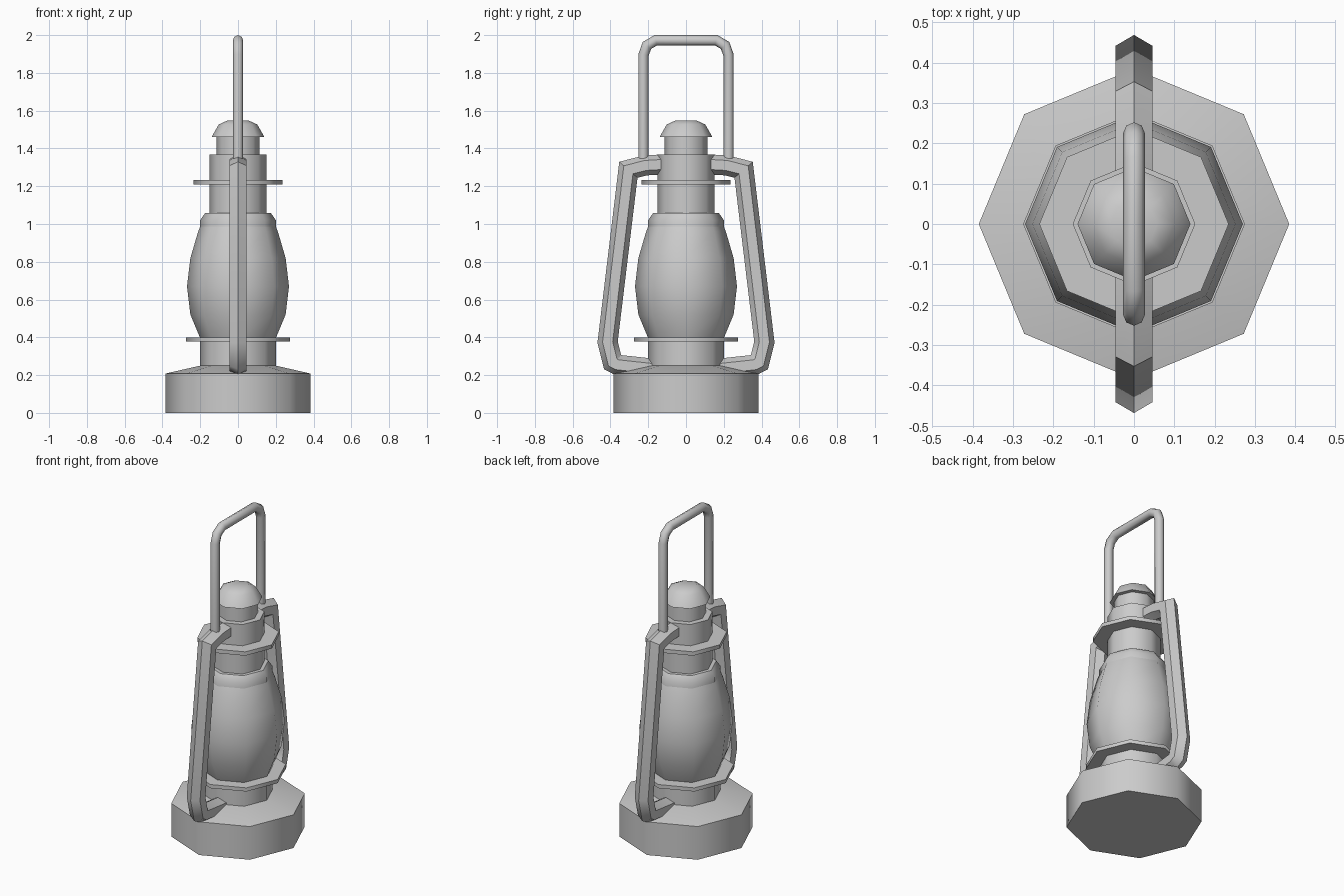
import bpy, bmesh
from math import pi, sin, cos, radians
from mathutils import Vector

if "Cube" in bpy.data.objects:
    bpy.data.objects.remove(bpy.data.objects["Cube"])


def finish(name, bm, angle=50):
    bmesh.ops.recalc_face_normals(bm, faces=bm.faces)
    mesh = bpy.data.meshes.new(name)
    bm.to_mesh(mesh)
    bm.free()
    ob = bpy.data.objects.new(name, mesh)
    bpy.context.collection.objects.link(ob)
    bpy.ops.object.select_all(action='DESELECT')
    ob.select_set(True)
    bpy.context.view_layer.objects.active = ob
    bpy.ops.object.shade_smooth_by_angle(angle=radians(angle))
    return ob


def skin(bm, rings):
    n = len(rings[0])
    for a, b in zip(rings, rings[1:]):
        for i in range(n):
            j = (i + 1) % n
            bm.faces.new((a[i], a[j], b[j], b[i]))
    bm.faces.new(rings[0][::-1])
    bm.faces.new(rings[-1])


def lathe(name, profile, sides=8):
    """Octagonal turned part from (radius, z) points, with capped ends."""
    bm = bmesh.new()
    rings = [[bm.verts.new((r * cos(2 * pi * i / sides), r * sin(2 * pi * i / sides), z))
              for i in range(sides)] for r, z in profile]
    skin(bm, rings)
    return finish(name, bm)


def tube(name, path, radius, sides, angle=50):
    """Mitred tube along (y, z) points in the plane x = 0."""
    pts = [Vector(p) for p in path]
    bm = bmesh.new()
    rings = []
    for k, p in enumerate(pts):
        d0 = (p - pts[k - 1]).normalized() if k else (pts[1] - p).normalized()
        d1 = (pts[k + 1] - p).normalized() if k < len(pts) - 1 else d0
        t = (d0 + d1).normalized()
        normal = Vector((-t.y, t.x)) / t.dot(d0)
        ring = []
        for i in range(sides):
            a = 2 * pi * i / sides
            q = p + normal * radius * cos(a)
            ring.append(bm.verts.new((radius * sin(a), q.x, q.y)))
        rings.append(ring)
    skin(bm, rings)
    return finish(name, bm, angle)


# Fuel tank, burner neck and the two flat plates
lathe("fuel_tank", [(.385, 0), (.385, .208), (.2, .25)])
lathe("burner_neck", [(.2, .24), (.2, .385)])
lathe("lower_plate", [(.275, .377), (.275, .40)])
lathe("upper_plate", [(.235, 1.21), (.235, 1.234)])

# Bulging globe and its collar
lathe("globe", [(.2, .395), (.252, .52), (.27, .67), (.252, .82), (.211, .96), (.195, 1.0)])
lathe("globe_collar", [(.2, .96), (.2, 1.02), (.175, 1.057)])

# Chimney and domed cap
lathe("chimney", [(.152, 1.04), (.152, 1.367)])
lathe("chimney_top", [(.115, 1.36), (.115, 1.465)])
lathe("cap", [(.14, 1.46), (.102, 1.527), (.058, 1.547)])

# Hexagonal side arms, mirrored front to back
arm = tube("side_arm", [(-.13, 1.315), (-.215, 1.31), (-.305, 1.287), (-.415, .375),
                        (-.388, .267), (-.365, .255), (-.18, .235)], .053, 6)
mirror = arm.modifiers.new("Mirror", 'MIRROR')
mirror.use_axis = (False, True, False)

# Carrying handle
half = [(-.225, 1.3), (-.225, 1.895), (-.207, 1.945), (-.16, 1.973)]
tube("carrying_handle", half + [(-y, z) for y, z in reversed(half)], .027, 8)
